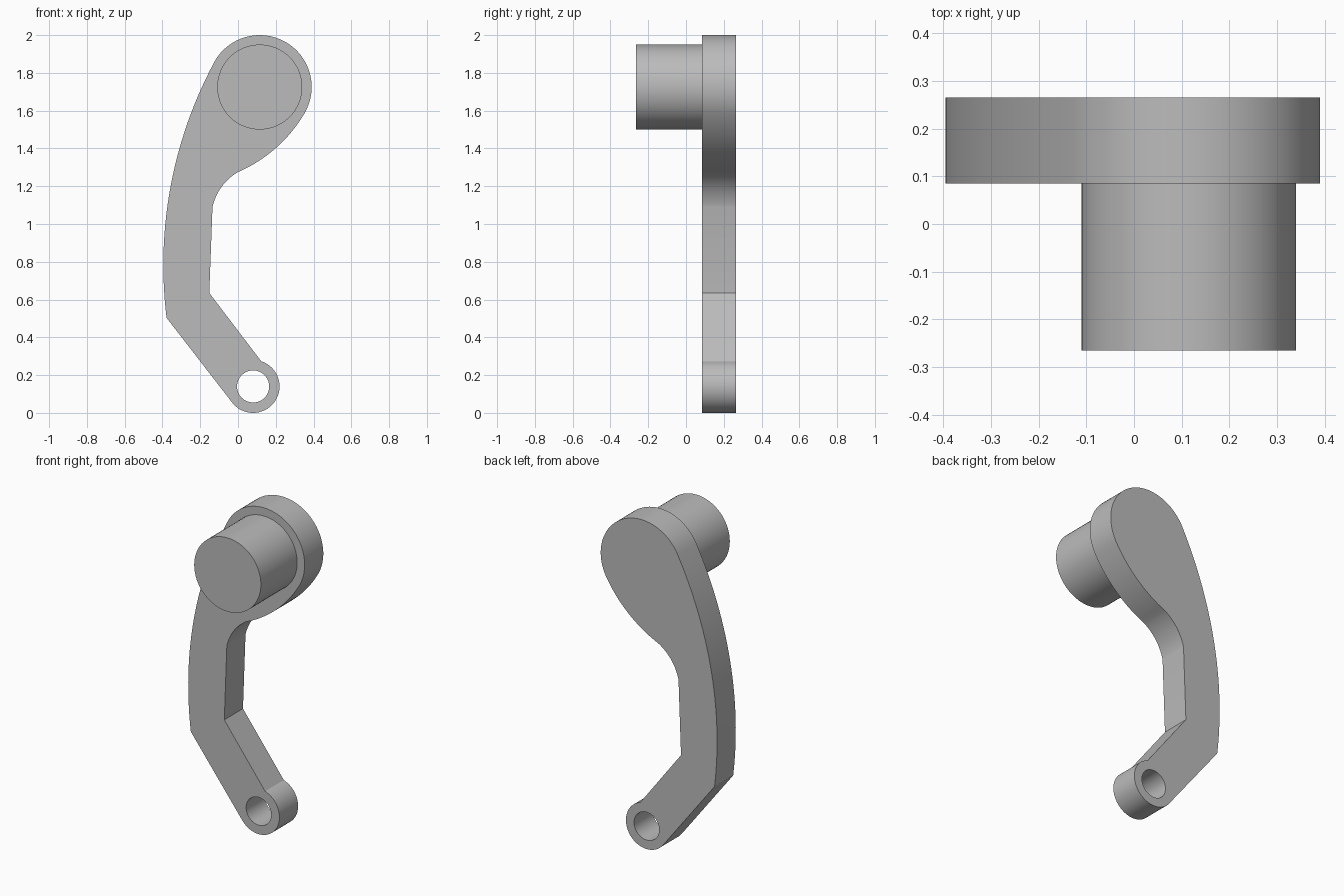
import bpy, bmesh
from math import sin, cos, pi, atan2, radians, hypot
from mathutils import Vector

cube = bpy.data.objects.get("Cube")
if cube:
    bpy.data.objects.remove(cube, do_unlink=True)

grey = bpy.data.materials.new("grey metal")
grey.use_nodes = True
colour = (0.5, 0.5, 0.5, 1)
grey.diffuse_color = colour
grey.node_tree.nodes["Principled BSDF"].inputs["Base Color"].default_value = colour

FRONT, BACK, TIP = 0.085, 0.265, -0.265
HEAD, HEAD_R = (0.115, 1.725), 0.275
EYE, EYE_R, HOLE_R = (0.08, 0.14), 0.14, 0.085


def arc(c, r, a, b, n):
    """Points on a circle from angle a to angle b."""
    return [(c[0] + r * cos(a + (b - a) * i / n),
             c[1] + r * sin(a + (b - a) * i / n)) for i in range(n + 1)]


def angle(c, p):
    return atan2(p[1] - c[1], p[0] - c[0])


def bow(p, q, sag, n):
    """Arc from p to q, bulging to the right of travel by sag (left if negative)."""
    dx, dy = q[0] - p[0], q[1] - p[1]
    d = hypot(dx, dy)
    r = (d * d / 4 + sag * sag) / (2 * abs(sag))
    k = (r - abs(sag)) / d * (1 if sag > 0 else -1)
    c = ((p[0] + q[0]) / 2 - dy * k, (p[1] + q[1]) / 2 + dx * k)
    a, b = angle(c, p), angle(c, q)
    turn = (b - a + pi) % (2 * pi) - pi
    return arc(c, r, a, a + turn, n)


def prism(name, loops, y0, y1):
    """Extrude an outline, with optional hole loops, along y."""
    bm = bmesh.new()
    for pts in loops:
        vs = [bm.verts.new((x, y0, z)) for x, z in pts]
        for i, v in enumerate(vs):
            bm.edges.new((v, vs[(i + 1) % len(vs)]))
    bmesh.ops.triangle_fill(bm, use_beauty=True, edges=bm.edges[:])
    out = bmesh.ops.extrude_face_region(bm, geom=bm.faces[:], use_keep_orig=True)
    moved = [g for g in out["geom"] if isinstance(g, bmesh.types.BMVert)]
    bmesh.ops.translate(bm, verts=moved, vec=Vector((0, y1 - y0, 0)))
    bmesh.ops.recalc_face_normals(bm, faces=bm.faces[:])
    bmesh.ops.dissolve_limit(bm, angle_limit=0.001, verts=bm.verts[:], edges=bm.edges[:])
    me = bpy.data.meshes.new(name)
    bm.to_mesh(me)
    bm.free()
    me.materials.append(grey)
    ob = bpy.data.objects.new(name, me)
    bpy.context.collection.objects.link(ob)
    bpy.ops.object.select_all(action="DESELECT")
    ob.select_set(True)
    bpy.context.view_layer.objects.active = ob
    bpy.ops.object.shade_smooth_by_angle(angle=radians(25))


# Arm outline, counterclockwise from the right of the round head
head_start, head_end = (0.354, 1.589), (-0.128, 1.853)
throat, waist = (0.0, 1.275), (-0.135, 1.09)
elbow_in, elbow_out = (-0.152, 0.635), (-0.378, 0.503)
eye_end, eye_start = (0.123, 0.273), (-0.031, 0.054)

outline = arc(HEAD, HEAD_R, angle(HEAD, head_start), angle(HEAD, head_end), 40)
outline += bow(head_end, elbow_out, 0.106, 28)[1:]
outline += arc(EYE, EYE_R, angle(EYE, eye_start), angle(EYE, eye_end), 40)
outline += [elbow_in]
outline += bow(waist, throat, -0.024, 12)
outline += bow(throat, head_start, 0.038, 16)[1:-1]

hole = arc(EYE, HOLE_R, 0, 2 * pi, 48)[:-1]
prism("crank_arm", [outline, hole], FRONT, BACK)

# Round grip standing out from the head
prism("grip_post", [arc(HEAD, 0.225, 0, 2 * pi, 64)[:-1]], TIP, FRONT)
